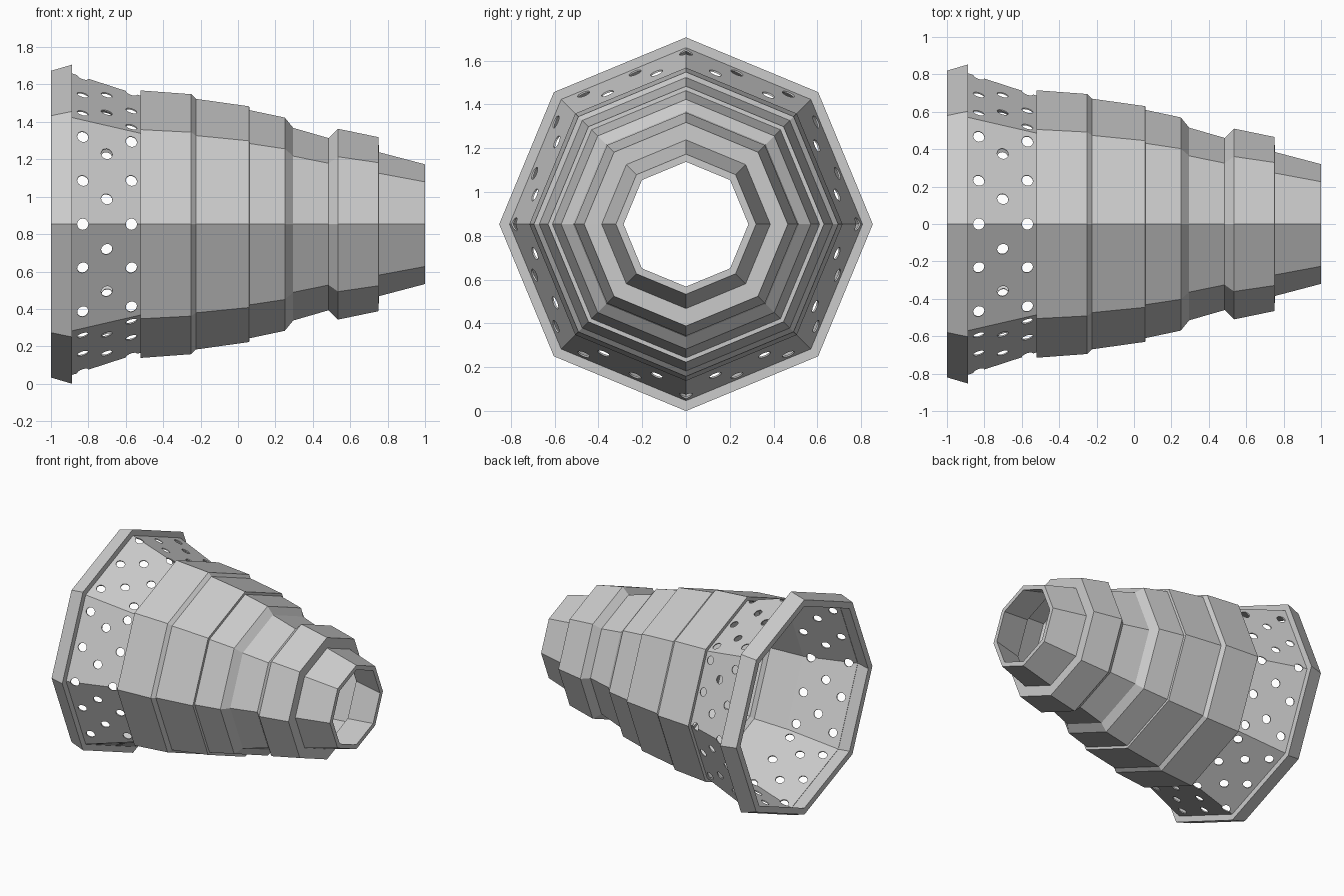
import bpy, bmesh
from math import sin, cos, pi, radians, floor
from mathutils import Vector, Matrix

if "Cube" in bpy.data.objects:
    bpy.data.objects.remove(bpy.data.objects["Cube"])

CZ = 0.853       # height of the long axis
SIDES = 8


def lathe(name, profile):
    """Spin a closed (x, radius) loop around the x axis into a faceted tube."""
    bm = bmesh.new()
    rings = []
    for k in range(SIDES):
        a = 2 * pi * k / SIDES
        rings.append([bm.verts.new((x, r * cos(a), CZ + r * sin(a))) for x, r in profile])
    n = len(profile)
    for k in range(SIDES):
        p, q = rings[k], rings[(k + 1) % SIDES]
        for i in range(n):
            j = (i + 1) % n
            bm.faces.new((p[i], p[j], q[j], q[i]))
    bmesh.ops.recalc_face_normals(bm, faces=bm.faces)
    return finish(name, bm)


def finish(name, bm):
    mesh = bpy.data.meshes.new(name)
    bm.to_mesh(mesh)
    bm.free()
    obj = bpy.data.objects.new(name, mesh)
    bpy.context.collection.objects.link(obj)
    return obj


def wall(outer, t):
    """Close an outer profile with an inner copy t closer to the axis."""
    return outer + [(x, r - t) for x, r in reversed(outer)]


# Flared end collar
lathe("end_collar", wall([(-1.0, 0.82), (-0.887, 0.853)], 0.05))

# Stepped tapering body
lathe("stepped_body", wall([
    (-0.52, 0.715), (-0.25, 0.695), (-0.225, 0.67), (0.06, 0.63),
    (0.061, 0.61), (0.25, 0.57), (0.295, 0.515), (0.485, 0.46),
    (0.535, 0.51), (0.752, 0.465), (0.753, 0.385), (1.0, 0.32)], 0.035))

# Perforated sheet band between collar and body
X0, R0, X1, R1 = -0.89, 0.807, -0.515, 0.685
band = lathe("perforated_band", wall([(X0, R0), (X1, R1)], 0.008))

# Punch holes: three staggered rows, repeated every quarter turn
ROWS = [(-0.83, (0, 18.6, 38.2, -18.6, -38.2)),
        (-0.702, (11, 31, -11, -32.5)),
        (-0.57, (0, 21, 40.3, -21, -40.3))]
bm = bmesh.new()
for x, angles in ROWS:
    R = R0 + (R1 - R0) * (x - X0) / (X1 - X0)
    for quarter in range(4):
        for a in angles:
            deg = a + 90 * quarter
            mid = floor(deg / 45) * 45 + 22.5        # face direction
            r = R * cos(pi / 8) / cos(radians(deg - mid))
            facing = radians(deg if a == 0 else mid)  # ridge holes point outward
            normal = Vector((0, cos(facing), sin(facing)))
            t = radians(deg)
            pos = Vector((x, r * cos(t), CZ + r * sin(t)))
            m = Matrix.Translation(pos) @ normal.to_track_quat('Z', 'Y').to_matrix().to_4x4()
            bmesh.ops.create_cone(bm, cap_ends=True, segments=16, radius1=0.03,
                                  radius2=0.03, depth=0.1, matrix=m)
cutter = finish("hole_cutter", bm)
cutter.hide_render = True

mod = band.modifiers.new("holes", 'BOOLEAN')
mod.operation = 'DIFFERENCE'
mod.solver = 'EXACT'
mod.object = cutter
bpy.context.view_layer.update()
result = bpy.data.meshes.new_from_object(
    band.evaluated_get(bpy.context.evaluated_depsgraph_get()))
band.modifiers.clear()
band.data = result
bpy.data.objects.remove(cutter)
